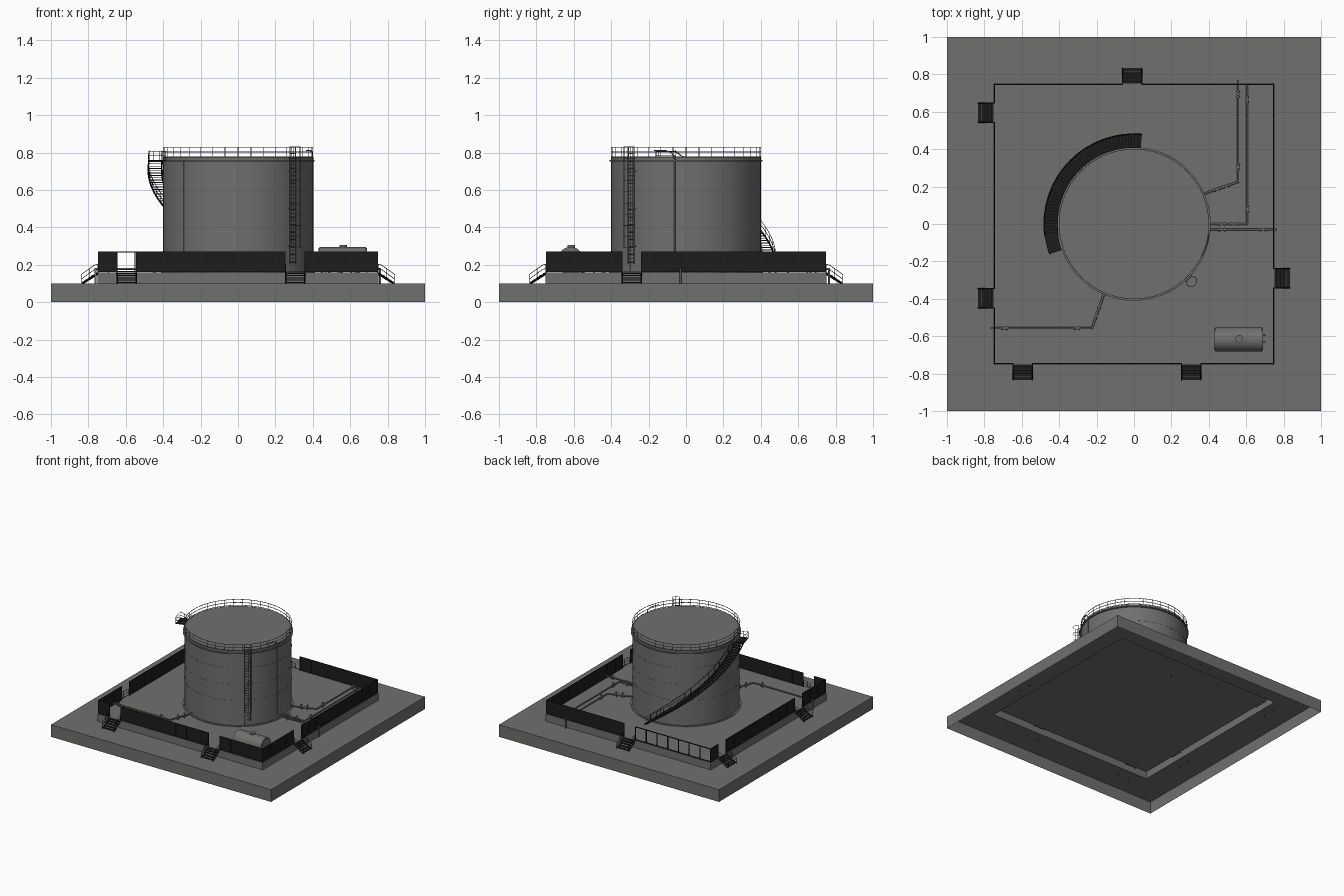
import bpy, bmesh, math
from mathutils import Vector, Matrix

if "Cube" in bpy.data.objects:
    bpy.data.objects.remove(bpy.data.objects["Cube"])


def material(name, *rgb):
    m = bpy.data.materials.new(name)
    m.diffuse_color = (*rgb, 1)
    m.use_nodes = True
    m.node_tree.nodes["Principled BSDF"].inputs["Base Color"].default_value = m.diffuse_color
    return m


GREY = material("concrete and tank grey", 0.162, 0.162, 0.156)
STEEL = material("black steel", 0.012, 0.012, 0.012)
FLOOR, RT = 0.16, 0.40


def polar(r, deg, z):
    a = math.radians(deg)
    return Vector((r * math.cos(a), r * math.sin(a), z))


def box(bm, lo, hi, mat=None):
    lo, hi = Vector(lo), Vector(hi)
    s = Matrix.Diagonal((*(hi - lo), 1))
    m = Matrix.Translation((lo + hi) / 2) @ s
    bmesh.ops.create_cube(bm, size=1, matrix=(mat or Matrix()) @ m)


def rod(bm, a, b, r, n=6):
    a, b = Vector(a), Vector(b)
    d = b - a
    m = Matrix.Translation((a + b) / 2) @ d.to_track_quat('Z', 'Y').to_matrix().to_4x4()
    bmesh.ops.create_cone(bm, cap_ends=True, segments=n, radius1=r, radius2=r,
                          depth=d.length, matrix=m)


def path(bm, pts, r, n=6):
    for a, b in zip(pts, pts[1:]):
        rod(bm, a, b, r, n)


def lathe(bm, profile, n=96):
    loops = [[bm.verts.new(polar(r, 360 * i / n, z)) for i in range(n)] for r, z in profile]
    for l0, l1 in zip(loops, loops[1:]):
        for i in range(n):
            j = (i + 1) % n
            bm.faces.new((l0[i], l0[j], l1[j], l1[i]))
    return loops


def hoop(bm, r, z, t, n=72):
    return lathe(bm, [(r - t, z - t), (r + t, z - t), (r + t, z + t), (r - t, z + t),
                      (r - t, z - t)], n)


def finish(bm, name, mat, smooth=False):
    me = bpy.data.meshes.new(name)
    bmesh.ops.remove_doubles(bm, verts=bm.verts, dist=1e-6)
    bm.to_mesh(me)
    bm.free()
    me.materials.append(mat)
    if smooth:
        me.polygons.foreach_set("use_smooth", [True] * len(me.polygons))
        me.set_sharp_from_angle(angle=math.radians(35))
    ob = bpy.data.objects.new(name, me)
    bpy.context.collection.objects.link(ob)
    return ob


# ground slab and raised yard: one open-bottomed shell
bm = bmesh.new()
rings = [[bm.verts.new((s * x, s * y, z)) for x, y in ((-1, -1), (1, -1), (1, 1), (-1, 1))]
         for s, z in ((1, 0), (1, 0.1), (0.75, 0.1), (0.75, FLOOR))]
for r0, r1 in zip(rings, rings[1:]):
    for i in range(4):
        j = (i + 1) % 4
        bm.faces.new((r0[i], r0[j], r1[j], r1[i]))
bm.faces.new(rings[-1])
finish(bm, "ground_slab", GREY)

# storage tank shell with base flange and roof edge
bm = bmesh.new()
loops = lathe(bm, [(0.412, FLOOR), (0.412, 0.166), (RT, 0.166), (RT, 0.752), (0.41, 0.752),
                   (0.41, 0.76), (RT, 0.76), (RT, 0.775)])
bm.faces.new(loops[-1])
finish(bm, "storage_tank", GREY, True)

# weld bands and vertical tank pipes
bm = bmesh.new()
for z in (0.37, 0.5, 0.635):
    hoop(bm, RT, z, 0.0012)
for deg in (223.5, 312):
    rod(bm, polar(0.401, deg, FLOOR), polar(0.401, deg, 0.752), 0.002)
path(bm, [(0.4, -0.06, 0.2), (0.4, -0.06, 0.77), (0.398, -0.075, 0.795),
          (0.39, -0.105, 0.81), (0.365, -0.17, 0.81)], 0.003)
finish(bm, "tank_bands_and_pipes", GREY, True)

# roof guard rail
bm = bmesh.new()
for z in (0.78, 0.803, 0.828):
    hoop(bm, 0.40, z, 0.0016)
for i in range(36):
    rod(bm, polar(0.40, i * 10, 0.774), polar(0.40, i * 10, 0.829), 0.0016)
finish(bm, "roof_guard_rail", GREY, True)

# spiral stair: treads, stringers, handrails, landings
bm = bmesh.new()
A0, A1, Z0, Z1 = 85, 188, FLOOR, 0.757


def stair_pt(r, t, dz=0.0):
    return polar(r, A0 + (A1 - A0) * t, Z0 + (Z1 - Z0) * t + dz)


N = 48
for i in range(N):
    p = stair_pt(0, (i + 0.7) / N)
    rot = Matrix.Rotation(math.radians(A0 + (A1 - A0) * (i + 0.5) / N), 4, 'Z')
    box(bm, (0.408, -0.0085, p.z - 0.003), (0.478, 0.0085, p.z + 0.001), rot)
for r in (0.408, 0.48):
    for dz in (-0.004, 0.001):
        path(bm, [stair_pt(r, i / N, dz) for i in range(N + 1)], 0.004, 4)
for r in (0.48, 0.410):
    for dz in ((0.028, 0.053) if r > 0.45 else (0.053,)):
        path(bm, [stair_pt(r, i / N, dz) for i in range(N + 1)], 0.0016, 5)
    for i in range(0, N + 1, 3):
        rod(bm, stair_pt(r, i / N), stair_pt(r, i / N, 0.053), 0.0014, 5)
for i in range(4):   # top landing
    rot = Matrix.Rotation(math.radians(189 + i * 3), 4, 'Z')
    box(bm, (0.395, -0.013, 0.754), (0.48, 0.013, 0.760), rot)
    for z in (0.785, 0.808):
        rod(bm, polar(0.48, 187 + 3 * i, z), polar(0.48, 190 + 3 * i, z), 0.0016)
for r in (0.41, 0.445, 0.48):
    rod(bm, polar(r, 199.5, 0.755), polar(r, 199.5, 0.809), 0.0016)
for z in (0.785, 0.808):
    rod(bm, polar(0.41, 199.5, z), polar(0.48, 199.5, z), 0.0016)
finish(bm, "spiral_stair", STEEL)

# caged ladder on the front right of the tank
bm = bmesh.new()
L = Matrix.Rotation(math.radians(-45), 4, 'Z')   # local x points outward
for s in (-1, 1):
    rod(bm, L @ Vector((0.415, s * 0.022, 0.205)), L @ Vector((0.415, s * 0.022, 0.832)), 0.0025)
    for z in (0.3, 0.5, 0.7):
        rod(bm, L @ Vector((0.398, s * 0.022, z)), L @ Vector((0.415, s * 0.022, z)), 0.002)
for i in range(30):
    z = 0.215 + i * 0.02
    rod(bm, L @ Vector((0.415, -0.022, z)), L @ Vector((0.415, 0.022, z)), 0.0016)
arc = [(0.415, -0.022)] + [(0.432 + 0.03 * math.cos(a), 0.03 * math.sin(a))
                           for a in [math.radians(d) for d in range(-90, 91, 30)]] + [(0.415, 0.022)]
for i in range(10):
    z = 0.29 + i * 0.06
    path(bm, [L @ Vector((x, y, min(z, 0.83))) for x, y in arc], 0.0016, 4)
for x, y in arc[2:-2:2] + [arc[1], arc[-2]]:
    rod(bm, L @ Vector((x, y, 0.29)), L @ Vector((x, y, 0.83)), 0.0014, 4)
finish(bm, "caged_ladder", GREY)

# sides of the yard: rotation, and stair positions along local x (side faces -y)
SIDES = {"front": (0, (-0.595, 0.305)), "right": (90, (-0.29,)),
         "back": (180, (0.01,)), "left": (270, (-0.595, 0.397))}
HALF, TOP = 0.745, 0.272


def fence_run(frame, infill, x0, x1, m, filled):
    n = max(1, round((x1 - x0) / 0.1))
    for i in range(n + 1):
        x = x0 + (x1 - x0) * i / n
        box(frame, (x - .003, -HALF - .003, FLOOR), (x + .003, -HALF + .003, TOP), m)
    for z in (FLOOR + 0.004, TOP - 0.003):
        box(frame, (x0, -HALF - .003, z - .003), (x1, -HALF + .003, z + .003), m)
    if filled:
        box(infill, (x0, -HALF - .001, FLOOR + .004), (x1, -HALF + .001, TOP - .004), m)


def yard_stair(bm, x, m):
    for i in range(5):
        y, z = -0.757 - i * 0.017, 0.154 - i * 0.012
        box(bm, (x - .05, y - .0083, z - .003), (x + .05, y + .0083, z + .002), m)
    for s in (-0.051, 0.051):
        def P(y, z):
            return m @ Vector((x + s, y, z))
        for dz in (0, 0.006):
            rod(bm, P(-0.75, 0.15 + dz), P(-0.832, 0.098 + dz), 0.004, 4)
        for h in (0.022, 0.046):
            path(bm, [P(-0.745, 0.158 + h), P(-0.765, 0.154 + h), P(-0.838, 0.102 + h)], 0.0016)
        for y, z in ((-0.752, 0.155), (-0.795, 0.13), (-0.838, 0.10)):
            rod(bm, P(y, z), P(y, z + 0.047), 0.0016)


frame, infill, steps = bmesh.new(), bmesh.new(), bmesh.new()
for side, (deg, stairs) in SIDES.items():
    m = Matrix.Rotation(math.radians(deg), 4, 'Z')
    edges = [-HALF] + [e for x in stairs for e in (x - 0.053, x + 0.053)] + [HALF]
    for a, b in zip(edges[::2], edges[1::2]):
        fence_run(frame, infill, a, b, m, not (side == "back" and a > 0))
    for x in stairs:
        yard_stair(steps, x, m)
finish(frame, "fence_frame", STEEL)
finish(infill, "fence_panels", STEEL)
finish(steps, "yard_stairs", STEEL)

# small horizontal tank with saddles, manhole and outlet
bm = bmesh.new()
rod(bm, (0.435, -0.617, 0.23), (0.685, -0.617, 0.23), 0.066, 40)
for x0, x1 in ((0.43, 0.435), (0.685, 0.69)):
    rod(bm, (x0, -0.617, 0.23), (x1, -0.617, 0.23), 0.06, 40)
rod(bm, (0.563, -0.613, 0.29), (0.563, -0.613, 0.306), 0.02, 24)
for y in (-0.63, -0.595):
    rod(bm, (0.68, y, 0.23), (0.703, y, 0.23), 0.005, 10)
for x in (0.49, 0.63):
    box(bm, (x - 0.008, -0.66, FLOOR), (x + 0.008, -0.566, 0.19))
finish(bm, "horizontal_tank", GREY, True)

# yard pipelines with flanges and hand-wheel valves
bm = bmesh.new()
PZ = 0.178
for pts in ([(0.37, 0.16), (0.557, 0.225), (0.557, 0.765)],
            [(0.39, 0.0), (0.605, 0.0), (0.605, 0.735)],
            [(0.39, -0.03), (0.76, -0.03)],
            [(-0.155, -0.36), (-0.225, -0.557), (-0.762, -0.557)]):
    p = [Vector((x, y, PZ)) for x, y in pts]
    path(bm, p, 0.0055, 12)
    for q in p[1:]:
        bmesh.ops.create_uvsphere(bm, u_segments=10, v_segments=6, radius=0.0057,
                                  matrix=Matrix.Translation(q))
    for a, b in zip(p, p[1:]):
        d = (b - a).normalized()
        for k in (a + d * 0.08, b - d * 0.07):
            for s in (-0.014, 0.014):
                rod(bm, k + d * (s - 0.003), k + d * (s + 0.003), 0.009, 12)
            rod(bm, k, k + Vector((0, 0, 0.02)), 0.003)
            rod(bm, k + Vector((0, 0, 0.018)), k + Vector((0, 0, 0.022)), 0.009, 12)
            rod(bm, (k.x, k.y, FLOOR), k, 0.004)
for x, y in ((0.76, -0.03), (-0.762, -0.557), (0.557, 0.765)):
    rod(bm, (x, y, 0.1), (x, y, PZ), 0.0055, 12)
finish(bm, "pipelines", GREY, True)
